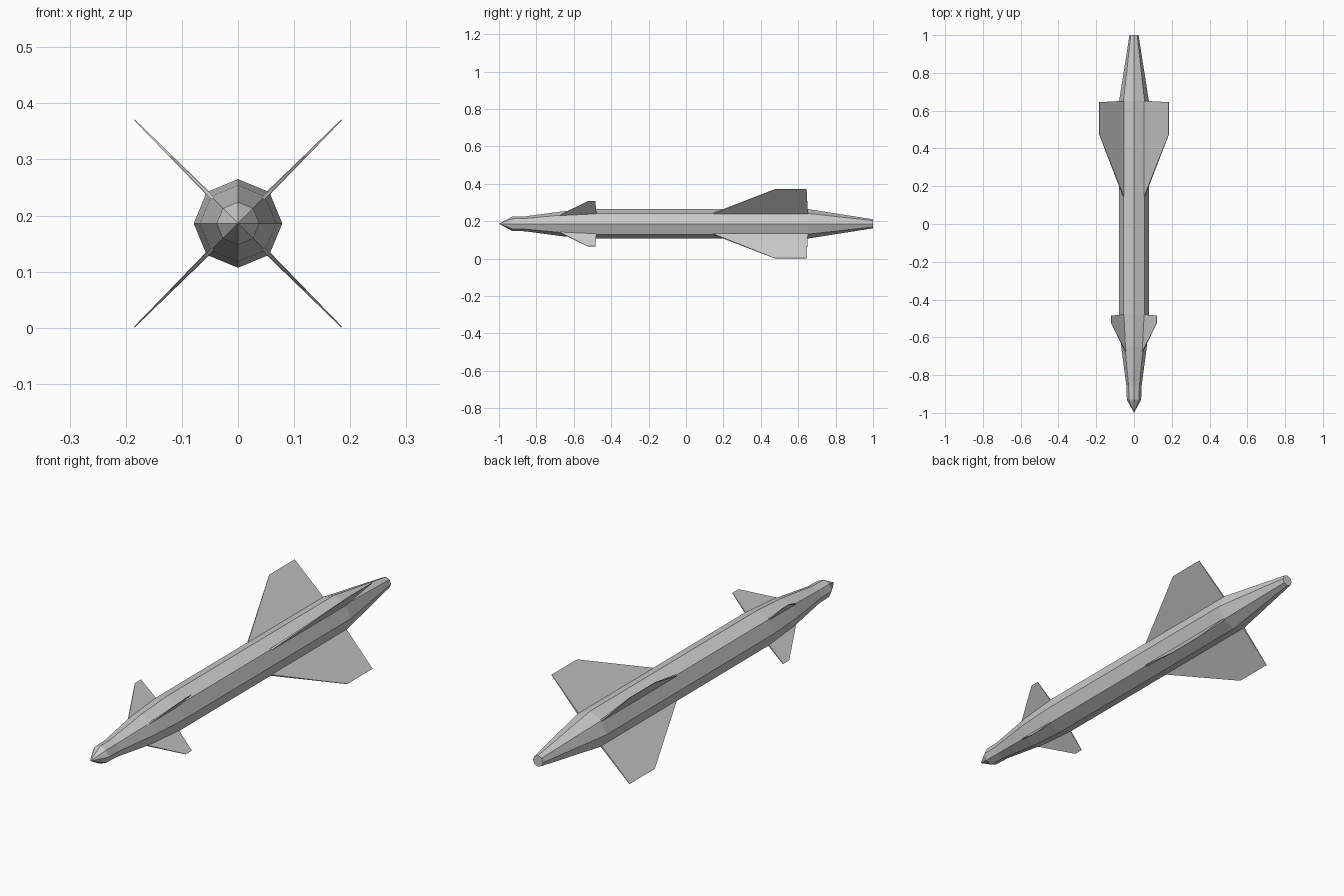
import bpy, bmesh, math
from mathutils import Vector

if "Cube" in bpy.data.objects:
    bpy.data.objects.remove(bpy.data.objects["Cube"])

CZ = 0.186  # height of the body axis


def make_object(name, bm):
    bmesh.ops.recalc_face_normals(bm, faces=bm.faces)
    me = bpy.data.meshes.new(name)
    bm.to_mesh(me)
    bm.free()
    ob = bpy.data.objects.new(name, me)
    bpy.context.collection.objects.link(ob)
    return ob


# Eight-sided body: (y, radius) rings from behind the nose tip to the tail
profile = [(-0.93, 0.038), (-0.86, 0.040), (-0.65, 0.068), (-0.48, 0.079),
           (0.65, 0.079), (1.0, 0.024)]
bm = bmesh.new()
tip = bm.verts.new((0, -1, CZ))
rings = []
for y, r in profile:
    rings.append([bm.verts.new((r * math.cos(k * math.pi / 4), y,
                                CZ + r * math.sin(k * math.pi / 4)))
                  for k in range(8)])
for k in range(8):
    n = (k + 1) % 8
    bm.faces.new((tip, rings[0][k], rings[0][n]))
    for a, b in zip(rings, rings[1:]):
        bm.faces.new((a[k], b[k], b[n], a[n]))
bm.faces.new(rings[-1])
make_object("body", bm)


# Tapered fin: outline of (radius, y, half thickness), placed at an angle
def fin(name, outline, angle):
    out = Vector((math.cos(angle), 0, math.sin(angle)))
    side = Vector((-math.sin(angle), 0, math.cos(angle)))
    bm = bmesh.new()
    faces = []
    for s in (1, -1):
        faces.append([bm.verts.new(out * r + side * (s * t) + Vector((0, y, CZ)))
                      for r, y, t in outline])
        bm.faces.new(faces[-1])
    a, b = faces
    for i in range(len(a)):
        j = (i + 1) % len(a)
        bm.faces.new((a[i], a[j], b[j], b[i]))
    make_object(name, bm)


tail_fin = [(0.070, 0.13, 0.004), (0.261, 0.475, 0.001),
            (0.261, 0.645, 0.001), (0.070, 0.652, 0.004)]
nose_fin = [(0.062, -0.68, 0.003), (0.170, -0.525, 0.001),
            (0.170, -0.485, 0.001), (0.062, -0.478, 0.003)]
for i, place in enumerate(("upper_right", "upper_left", "lower_left", "lower_right")):
    angle = math.pi / 4 + i * math.pi / 2
    fin("tail_fin_" + place, tail_fin, angle)
    fin("nose_fin_" + place, nose_fin, angle)
